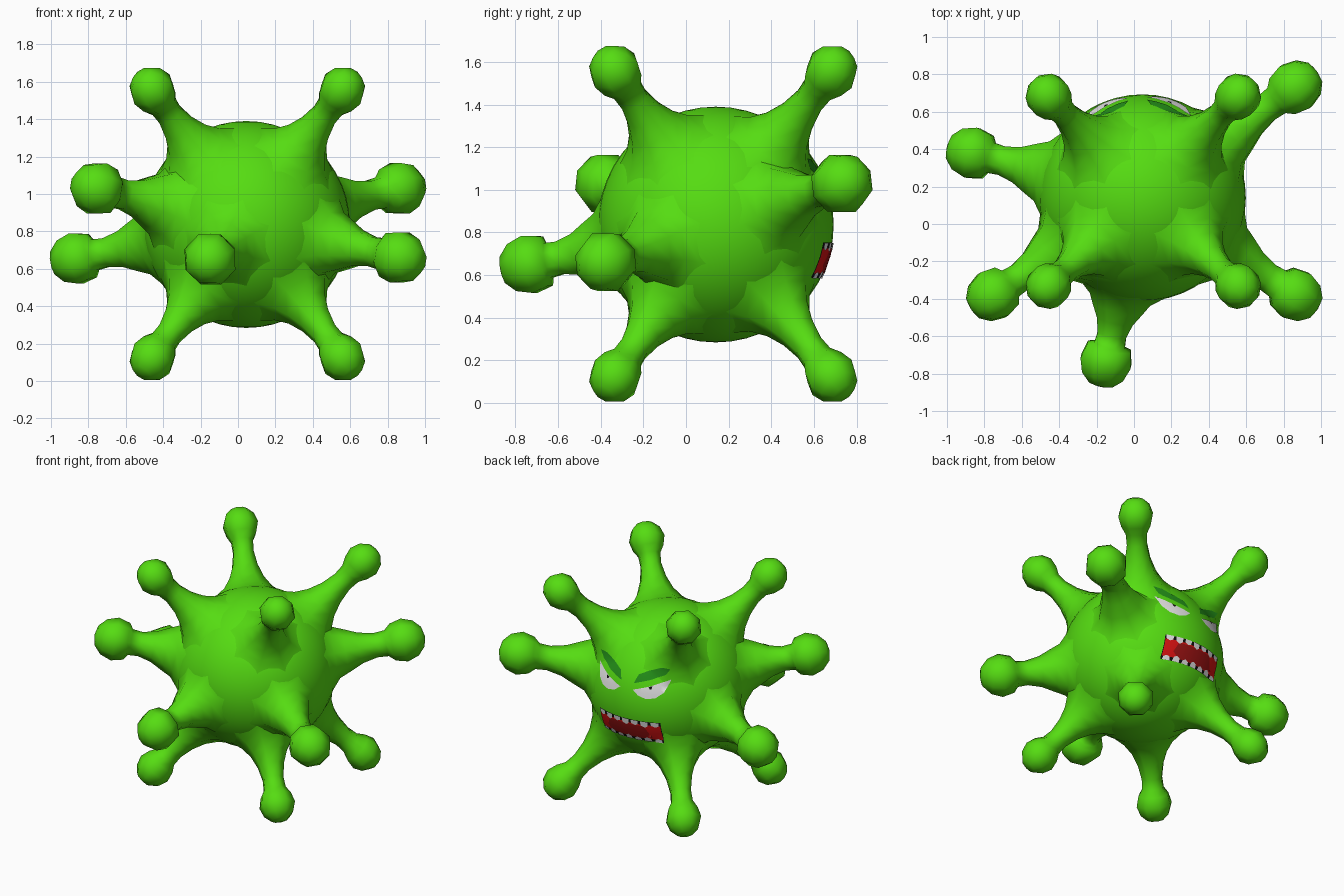
import bpy, bmesh, math
from mathutils import Vector
from mathutils.bvhtree import BVHTree

if "Cube" in bpy.data.objects:
    bpy.data.objects.remove(bpy.data.objects["Cube"])

C = Vector((0.045, 0.14, 0.837))   # body centre
R = 0.553                          # body radius


def material(name, col):
    m = bpy.data.materials.new(name)
    m.diffuse_color = (*col, 1)
    m.use_nodes = True
    m.node_tree.nodes["Principled BSDF"].inputs["Base Color"].default_value = m.diffuse_color
    return m


GREEN = material("green skin", (0.092, 0.72, 0.006))
DARK = material("dark green", (0.018, 0.29, 0.010))
WHITE = material("white", (0.80, 0.80, 0.80))
BLACK = material("black", (0.004, 0.004, 0.004))
RED = material("red", (0.70, 0.006, 0.006))
MAROON = material("dark red", (0.32, 0.006, 0.006))


def finish(bm, name, mat):
    me = bpy.data.meshes.new(name)
    bm.to_mesh(me)
    me.materials.append(mat)
    me.polygons.foreach_set("use_smooth", [True] * len(me.polygons))
    ob = bpy.data.objects.new(name, me)
    bpy.context.collection.objects.link(ob)
    return ob


# Round body
bm = bmesh.new()
bmesh.ops.create_uvsphere(bm, u_segments=48, v_segments=24, radius=R)
bmesh.ops.translate(bm, verts=bm.verts, vec=C)
body = finish(bm, "body", GREEN)
skin = [body]

# Arm profile: flared root, thin neck (distance fraction root to knob, radius)
ROOT = [(0.465, 0.285), (0.505, 0.235), (0.555, 0.178)]
NECK = [(0.16, 0.128), (0.36, 0.092), (0.58, 0.073), (0.74, 0.078)]
# Knob: offset from knob centre, radius, both in knob radii
KNOB = [(-0.55, 0.86), (0.0, 1.0), (0.52, 0.82), (0.86, 0.46), (0.96, 0.0)]


def arm(name, knob, r):
    axis = Vector(knob) - C
    length = axis.length
    s = r / 0.125
    prof = list(ROOT)
    prof += [(0.555 + f * (length - 0.555), q * (1 + (s - 1) * 0.8)) for f, q in NECK]
    prof += [(length + o * r, q * r) for o, q in KNOB]
    rot = axis.to_track_quat('Z', 'Y')
    bm = bmesh.new()
    n, prev = 8, None
    for t, q in prof:
        if q == 0:
            tip = bm.verts.new(C + rot @ Vector((0, 0, t)))
            for i in range(n):
                bm.faces.new((prev[i], prev[(i + 1) % n], tip))
            break
        ring = [bm.verts.new(C + rot @ Vector((q * math.cos(a), q * math.sin(a), t)))
                for a in (math.tau * (i + 0.5) / n for i in range(n))]
        if prev:
            for i in range(n):
                j = (i + 1) % n
                bm.faces.new((prev[i], prev[j], ring[j], ring[i]))
        prev = ring
    skin.append(finish(bm, name, GREEN))


# Eight corner arms
for zn, z in (("upper", 1.56), ("lower", 0.12)):
    for yn, y in (("front", -0.335), ("back", 0.685)):
        for xn, x in (("left", -0.46), ("right", 0.56)):
            arm(f"{zn}_{yn}_{xn}_arm", (x, y, z), 0.125)

# Five larger arms around the middle
for name, p in (("front_arm", (-0.15, -0.735, 0.65)),
                ("right_front_arm", (0.865, -0.38, 0.66)),
                ("right_back_arm", (0.865, 0.735, 1.03)),
                ("left_front_arm", (-0.755, -0.38, 1.03)),
                ("left_back_arm", (-0.865, 0.38, 0.655))):
    arm(name, p, 0.148)

# Surface that the painted face follows
verts, faces = [], []
for ob in skin:
    k = len(verts)
    verts += [v.co.copy() for v in ob.data.vertices]
    faces += [[k + i for i in p.vertices] for p in ob.data.polygons]
SURFACE = BVHTree.FromPolygons(verts, faces)


def plate(name, outlines, mat, lift, step=0.03):
    """Flat x-z outlines cut on a grid and pressed on to the back of the body."""
    bm = bmesh.new()
    for pts in outlines:
        f = bm.faces.new([bm.verts.new((x, 0, z)) for x, z in pts])
        f.normal_update()
        if f.normal.y < 0:
            f.normal_flip()
    for i in range(-15, 16):
        for co, no in (((i * step, 0, 0), (1, 0, 0)), ((0, 0, 0.84 + i * step), (0, 0, 1))):
            bmesh.ops.bisect_plane(bm, geom=bm.verts[:] + bm.edges[:] + bm.faces[:],
                                   plane_co=co, plane_no=no)
    for v in bm.verts:
        hit = SURFACE.ray_cast(Vector((v.co.x, 2, v.co.z)), Vector((0, -1, 0)))[0]
        out = (hit - C).normalized()
        v.co = hit + out * lift
    return finish(bm, name, mat)


MX = 0.02                          # face mid line


def both(pts):
    return [[(MX + s * x, z) for x, z in pts] for s in (1, -1)]


# Eyes, pupils and slanted brows
plate("eyes", both([(0.05, 0.972), (0.09, 0.940), (0.15, 0.922), (0.21, 0.935),
                    (0.255, 0.975), (0.285, 1.065), (0.17, 1.012)]), WHITE, 0.004)
plate("pupils", both([(0.155, 1.004), (0.165, 0.992), (0.175, 0.992), (0.18, 1.014)]),
      BLACK, 0.006)
plate("brows", both([(0.05, 1.015), (0.16, 1.052), (0.25, 1.095), (0.285, 1.145),
                     (0.22, 1.142), (0.13, 1.105), (0.07, 1.075)]), DARK, 0.004)

# Mouth: dark rim, lips, throat
x0, x1, z0, z1 = MX - 0.24, MX + 0.24, 0.588, 0.752


def box(a, b, c, d):
    return [(a, c), (b, c), (b, d), (a, d)]


plate("mouth_rim", [box(x0, x1, z0, z1)], BLACK, 0.003)
plate("mouth_inside", [box(x0 + 0.004, x1 - 0.004, z0 + 0.022, z1 - 0.026)], RED, 0.0045)
plate("throat", [[(MX - 0.17, 0.63), (MX - 0.10, 0.612), (MX + 0.13, 0.612),
                  (MX + 0.17, 0.65), (MX + 0.14, 0.715), (MX - 0.13, 0.715)]], MAROON, 0.006)

# Two rows of teeth
teeth = []
N = 7
w = (x1 - x0) / N
for i in range(N):
    a = x0 + i * w
    h = 0.036 + 0.008 * (i % 2)
    teeth.append([(a + 0.010, z1), (a + 0.014, z1 - h * 0.75), (a + w * 0.5, z1 - h),
                  (a + w - 0.008, z1 - h * 0.7), (a + w - 0.006, z1)])
    teeth.append([(a + 0.008, z0), (a + w - 0.010, z0), (a + w - 0.014, z0 + h * 0.6),
                  (a + w * 0.5, z0 + h * 0.85), (a + 0.012, z0 + h * 0.6)])
plate("teeth", teeth, WHITE, 0.0075)
